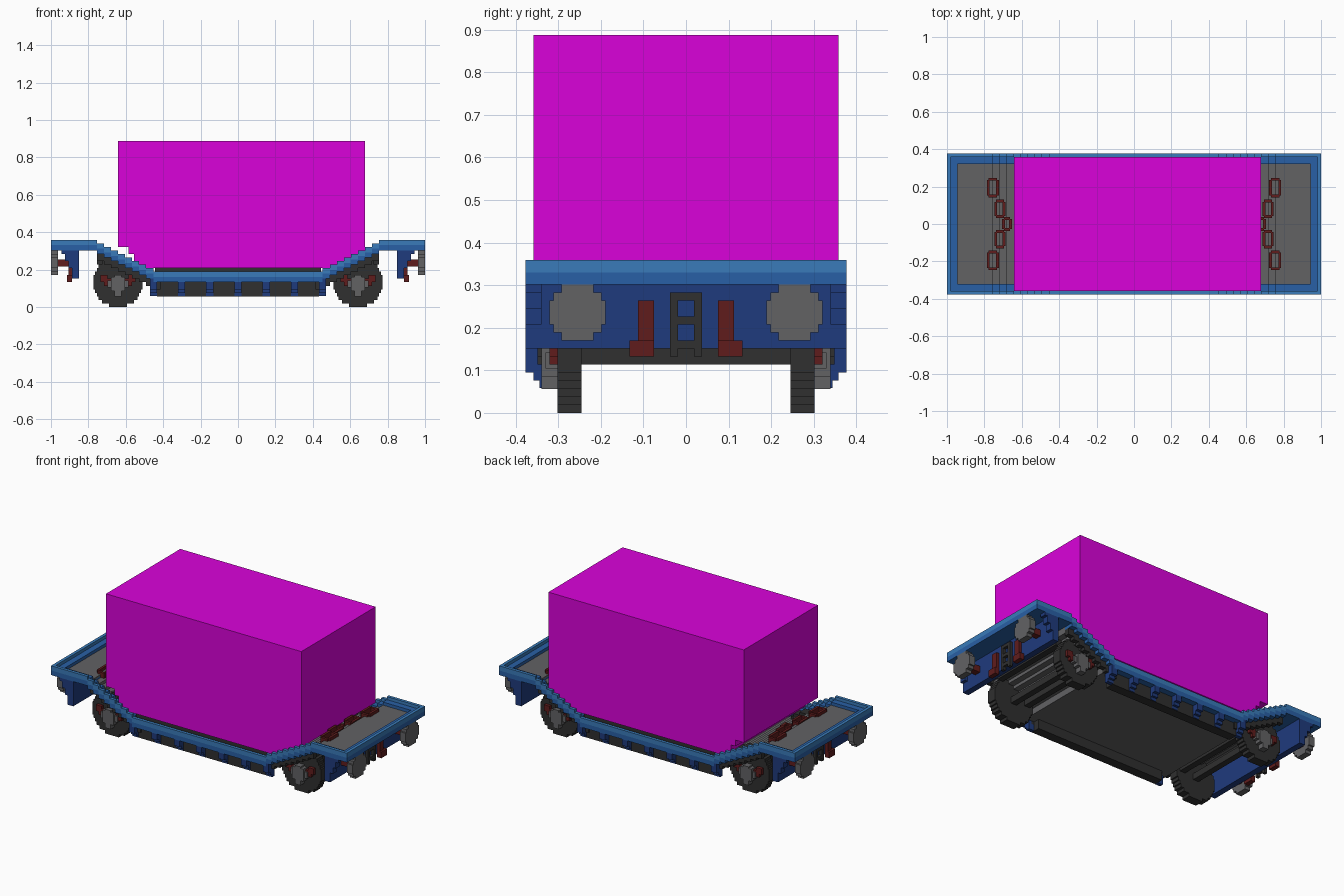
import bpy, bmesh, math
from mathutils import Matrix, Vector

cube = bpy.data.objects.get("Cube")
if cube:
    bpy.data.objects.remove(cube, do_unlink=True)

U = 2 / 106  # one block unit


def material(name, r, g, b):
    rgba = tuple((c / 255) ** 2.2 for c in (r, g, b)) + (1,)
    m = bpy.data.materials.new(name)
    m.use_nodes = True
    m.diffuse_color = rgba
    m.node_tree.nodes["Principled BSDF"].inputs["Base Color"].default_value = rgba
    return m


magenta = material("magenta", 217, 10, 217)
light_blue = material("light blue", 60, 122, 184)
mid_blue = material("mid blue", 45, 96, 164)
navy = material("navy blue", 36, 61, 124)
grey = material("steel grey", 98, 98, 100)
dark = material("dark iron", 51, 51, 51)
red = material("rust red", 96, 34, 34)


def part(name, mat, boxes, mirror=""):
    """Boxes are (x0, x1, y0, y1, z0, z1) in block units, mirrored on the given axes."""
    bm = bmesh.new()
    for sx in ((1, -1) if "x" in mirror else (1,)):
        for sy in ((1, -1) if "y" in mirror else (1,)):
            for x0, x1, y0, y1, z0, z1 in boxes:
                mid = Vector((sx * (x0 + x1), sy * (y0 + y1), z0 + z1)) * U / 2
                size = Vector((x1 - x0, y1 - y0, z1 - z0)) * U
                place = Matrix.LocRotScale(mid, None, size)
                bmesh.ops.create_cube(bm, size=1, matrix=place)
    mesh = bpy.data.meshes.new(name)
    bm.to_mesh(mesh)
    bm.free()
    mesh.materials.append(mat)
    bpy.context.collection.objects.link(bpy.data.objects.new(name, mesh))


def disc_rows(radius):
    """Rows of a stepped disc as (half width, low, high)."""
    for i in range(int(radius * 2)):
        low = i - radius
        yield max(1, round(math.sqrt(radius ** 2 - (low + 0.5) ** 2) * 2) / 2), low, low + 1


def link(cx, cy, hx, hy, z):
    """Four bars of one chain link lying flat, with open corners."""
    ly, lx = hy - 0.6, hx - 0.5
    bars = [(cx + s - 0.4, cx + s + 0.4, cy - ly, cy + ly, z - 1, z + 1) for s in (0.4 - hx, hx - 0.4)]
    return bars + [(cx - lx, cx + lx, cy + s - 0.4, cy + s + 0.4, z - 1, z + 0.7) for s in (0.4 - hy, hy - 0.4)]


# Frame and deck: a flat middle, stepped slopes, raised ends
steps = [(22 + 2 * k, 24 + 2 * k, 10 + k) for k in range(9)]
segments = [(0, 22, 10)] + steps + [(40, 52, 19)]
part("rim_top", light_blue, [(a, b, 19, 20, h - 1.5, h) for a, b, h in segments], "xy")
part("rim_side", mid_blue, [(a, b, 19, 20, h - 3, h - 1.5) for a, b, h in segments], "xy")
part("inner_ledge", mid_blue, [(a, b, 17, 19, h - 3, h - 1) for a, b, h in segments], "xy")
part("end_rim_top", light_blue, [(52, 53, -20, 20, 17.5, 19)], "x")
part("end_rim_side", mid_blue, [(52, 53, -20, 20, 16, 17.5), (50, 52, -17, 17, 16, 18)], "x")
part("deck", grey, [(a, min(b, 50), -17, 17, h - 2.5, h - 2) for a, b, h in segments], "x")
part("slope_underside", grey, [(a, b, -17, 17, h - 4, h - 2.5) for a, b, h in steps], "x")
part("slope_supports", dark, [(a, b, 17, 18.5, h - 5, h - 3) for a, b, h in steps], "xy")
part("end_underside", mid_blue, [(40, 50, -17, 17, 16, 16.5)], "x")
part("deck_plate", dark, [(-23.5, 23.5, -18.5, 18.5, 9, 11)])
part("belly", grey, [(-26, 26, -17, 17, 6, 8)])

# Side sills with stepped ribs
part("side_sills", dark, [(-23, 23, 15, 18, 3, 7)], "y")
ribs = []
for x in range(-24, 25, 8):
    ribs += [(x - 1, x + 1, 17, 20, 5, 7), (x - 1, x + 1, 17, 19, 4, 5), (x - 1, x + 1, 17, 18.2, 3.1, 4)]
part("sill_ribs", navy, ribs, "y")
part("end_rib_caps", navy, [(24, 25, 17, 20, 7, 8)], "xy")

# Cargo block, stepped underneath to rest on the slopes
cargo = [(-34, 36, -19, 19, 17, 47)]
lefts = (26, 28, 29.5, 29.5, 31, 31)
cargo += [(-left, min(26 + 2 * k, 36), -19, 19, 11 + k, 12 + k) for k, left in enumerate(lefts)]
part("cargo_block", magenta, cargo)

# Wheels, axles and axle boxes
part("wheels", dark, [(34 - w, 34 + w, 13, 16, 7 + a, 7 + b) for w, a, b in disc_rows(7)], "xy")
part("axles", dark, [(33, 35, -13, 13, 6, 8)], "x")
part("cross_beams", dark, [(28, 30, -13, 13, 7, 9), (38, 40, -13, 13, 12, 14)], "x")
part("axle_boxes", grey, [(33, 35, 16, 18, 3, 9), (32, 36, 16, 18, 4.5, 8.5), (31, 37, 16, 17.5, 5.5, 7.5)], "xy")
part("springs", red, [(30, 38, 16, 17, 6, 7), (29, 39, 16, 17, 7, 8),
                      (29, 31, 16, 17, 8, 9), (37, 39, 16, 17, 8, 9)], "xy")

# End beams with stepped side gussets
part("end_beams", navy, [(45, 47, -20, 20, 8, 16)], "x")
part("end_gussets", navy, [(47 + k, 48 + k, 18, 20, 11 + 2 * k, 16) for k in range(3)], "xy")

# Buffers and coupling gear
part("buffer_heads", grey, [(51, 53, 13.5 - w, 13.5 + w, 12.5 + a, 12.5 + b) for w, a, b in disc_rows(3.5)], "xy")
part("buffer_stems", red, [(47, 51, 12.5, 14.5, 11.5, 13.5)], "xy")
part("brake_hoses", red, [(47, 48, 4, 6, 8, 14), (47, 48.5, 4, 7, 7, 9)], "xy")
part("coupling_ladder", dark, [(47, 48, 1, 2, 7, 15)], "xy")
part("coupling_rungs", dark, [(47, 48, -1, 1, z, z + 1) for z in (8, 11, 14)], "x")

# Lashing chain lying over the deck ends
part("chain_side_links", red, link(40, 10.3, 1.7, 2.8, 17) + link(38, 4.3, 1.6, 2.6, 16), "xy")
part("chain_middle_links", red, link(36, 0, 1.4, 2, 15), "x")
